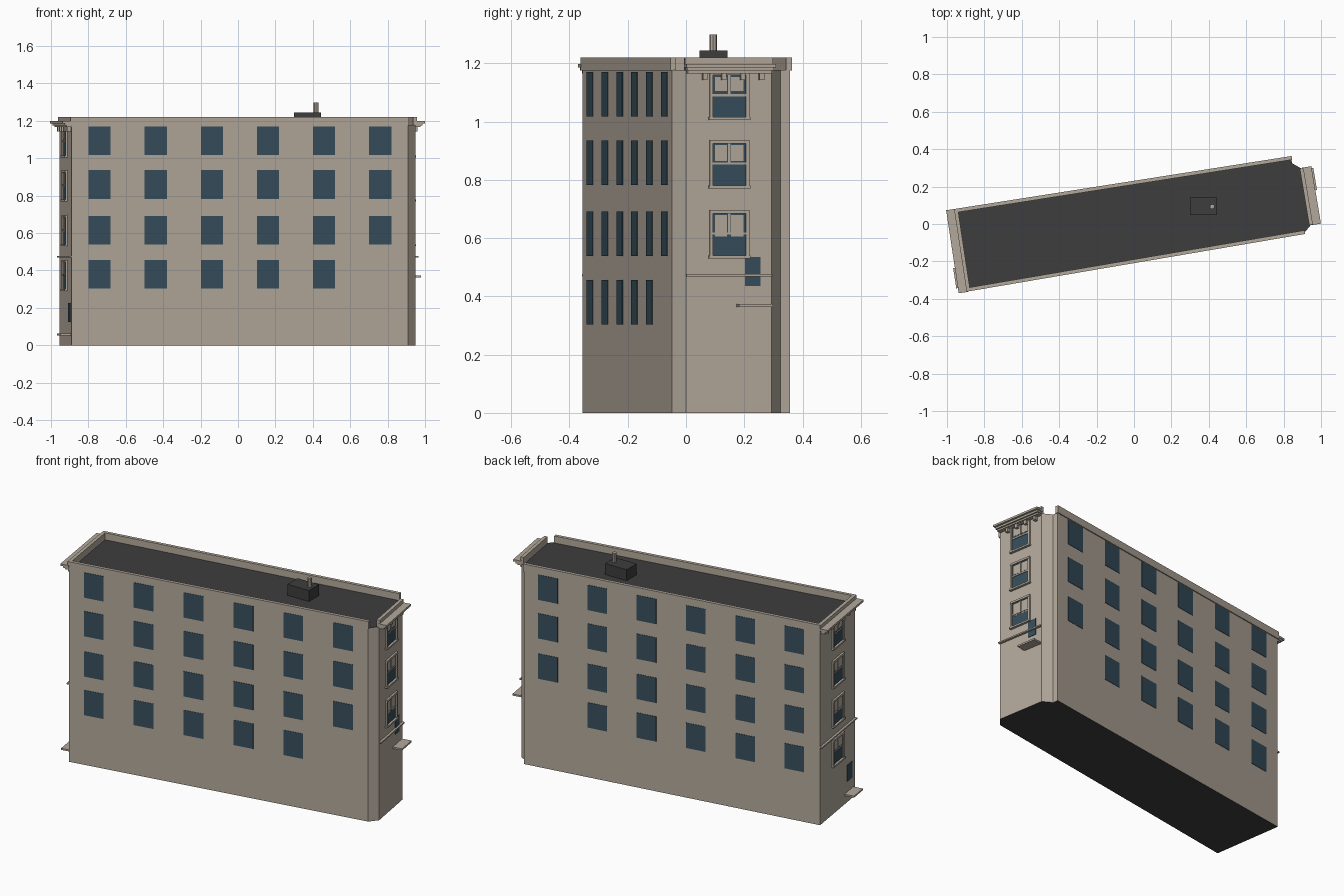
import bpy, bmesh, math
from mathutils import Vector, Matrix

if "Cube" in bpy.data.objects:
    bpy.data.objects.remove(bpy.data.objects["Cube"])


def material(name, rgb):
    m = bpy.data.materials.new(name)
    m.diffuse_color = (*rgb, 1)
    m.use_nodes = True
    m.node_tree.nodes["Principled BSDF"].inputs["Base Color"].default_value = m.diffuse_color
    return m


STONE = material("warm_stone", (0.45, 0.395, 0.33))
ROOF = material("dark_roofing", (0.047, 0.047, 0.047))
GLASS = material("blue_glass", (0.037, 0.075, 0.107))


def finish(name, bm, *mats):
    bmesh.ops.recalc_face_normals(bm, faces=bm.faces)
    me = bpy.data.meshes.new(name)
    bm.to_mesh(me)
    bm.free()
    for m in mats:
        me.materials.append(m)
    ob = bpy.data.objects.new(name, me)
    bpy.context.collection.objects.link(ob)
    return ob


class Wall:
    """Frame on one wall: s along it, d outward from it, z up."""
    def __init__(self, a, b):
        self.a, self.b = Vector((*a, 0)), Vector((*b, 0))
        self.length = (self.b - self.a).length
        u = (self.b - self.a).normalized()
        n = Vector((u.y, -u.x, 0))
        self.m = Matrix.Translation(self.a) @ Matrix((u, n, (0, 0, 1))).transposed().to_4x4()


def boxes(name, wall, mat, specs):
    """One object from boxes given as (s0, s1, z0, z1, d0, d1)."""
    bm = bmesh.new()
    for s0, s1, z0, z1, d0, d1 in specs:
        loc = Matrix.Translation(((s0 + s1) / 2, (d0 + d1) / 2, (z0 + z1) / 2))
        size = Matrix.Diagonal((s1 - s0, d1 - d0, z1 - z0, 1))
        bmesh.ops.create_cube(bm, size=1, matrix=wall.m @ loc @ size)
    return finish(name, bm, mat)


# Main block: footprint with one front chamfer and a stepped rear corner
FOOT = [(-0.89, -0.355), (0.91, -0.048), (0.95, 0.0), (0.901, 0.293),
        (0.845, 0.325), (0.84, 0.357), (-0.955, 0.075)]
ROOF_Z, TOP = 1.178, 1.22
bm = bmesh.new()
base = bm.faces.new([bm.verts.new((x, y, 0)) for x, y in FOOT])
ext = bmesh.ops.extrude_face_region(bm, geom=[base], use_keep_orig=True)
bmesh.ops.translate(bm, vec=(0, 0, ROOF_Z),
                    verts=[v for v in ext["geom"] if isinstance(v, bmesh.types.BMVert)])
bm.normal_update()
for f in bm.faces:
    f.material_index = 1 if abs(f.normal.z) > 0.5 else 0
finish("building_block", bm, STONE, ROOF)

front = Wall(FOOT[0], FOOT[1])
right = Wall(FOOT[2], FOOT[3])
back = Wall(FOOT[5], FOOT[6])
left = Wall(FOOT[6], FOOT[0])

# Parapets
for name, w in (("front", front), ("right", right), ("back", back), ("left", left)):
    boxes(name + "_parapet", w, STONE, [(-0.004, w.length + 0.004, ROOF_Z - 0.003, TOP, -0.014, 0.006)])

# Side windows: six columns, four rows, bottom one missing at the right end
ROWS = [0.303, 0.538, 0.783, 1.018]
for name, w, centres in (("front", front, [-0.74 + 0.3 * i for i in range(6)]),
                         ("back", back, [-0.80 + 0.299 * i for i in range(6)])):
    cos = abs(w.b.x - w.a.x) / w.length
    panes = []
    for i, x in enumerate(centres):
        s = abs(x - w.a.x) / cos
        for j, z in enumerate(ROWS):
            if not (i == 5 and j == 0):
                panes.append((s - 0.06, s + 0.06, z, z + 0.153, -0.002, 0.002))
    boxes(name + "_windows", w, GLASS, panes)


def sash_windows(name, w, s, rows):
    """Cased sash windows: glass below, blinds above, a mullion and a sill."""
    glass, trim = [], []
    for z, blind in rows:
        glass.append((s - 0.058, s + 0.058, z + 0.01, z + 0.156, -0.002, 0.002))
        for k in (-1, 1):
            # casing side and blind pane
            c = s + k * 0.063
            trim.append((c - 0.006, c + 0.006, z + 0.008, z + 0.165, 0, 0.010))
            c = s + k * 0.028
            trim.append((c - 0.021, c + 0.021, z + blind, z + 0.149, 0, 0.003))
        trim += [(s - 0.069, s + 0.069, z + 0.155, z + 0.167, 0, 0.012),
                 (s - 0.072, s + 0.072, z, z + 0.010, 0, 0.015),
                 (s - 0.004, s + 0.004, z + 0.084, z + 0.156, 0, 0.006),
                 (s - 0.058, s + 0.058, z + 0.082, z + 0.089, 0, 0.006)]
    boxes(name + "_sash_glass", w, GLASS, glass)
    boxes(name + "_window_trim", w, STONE, trim)


sash_windows("right", right, 0.15, [(0.53, 0.075), (0.77, 0.095), (1.005, 0.10)])
sash_windows("left", left, 0.217, [(0.29, 0.095), (0.53, 0.075), (0.77, 0.095), (1.005, 0.10)])

# End facades: cornice steps, brackets, string course, door glass, canopy
for name, w, n, course, door, canopy in (
        ("right", right, 4, 0.472, (0.205, 0.258, 0.435, 0.535), (0.175, 0.294, 0.363, 0.373)),
        ("left", left, 6, 0.472, (0.335, 0.395, 0.125, 0.225), (0.305, 0.415, 0.052, 0.062))):
    L = w.length
    boxes(name + "_cornice", w, STONE, [(-0.006, L + 0.008, 1.186, 1.198, -0.002, 0.049),
                                        (-0.002, L + 0.003, 1.175, 1.187, -0.002, 0.036),
                                        (0.002, L - 0.002, 1.166, 1.176, -0.002, 0.026)])
    step = (L - 0.10) / (n - 1)
    boxes(name + "_cornice_brackets", w, STONE,
          [(0.056 + step * i, 0.072 + step * i, 1.143, 1.167, -0.002, 0.02) for i in range(n)
           if 0.072 + step * i < L])
    boxes(name + "_string_course", w, STONE, [(0, L, course - 0.003, course + 0.005, -0.002, 0.014)])
    boxes(name + "_door_glass", w, GLASS, [(*door, -0.002, 0.003)])
    boxes(name + "_canopy", w, STONE, [(*canopy, -0.002, 0.058)])

# Rooftop housing and flue pipe
world = Wall((0, 0), (1, 0))
boxes("roof_housing", world, ROOF, [(0.30, 0.445, ROOF_Z - 0.003, 1.245, -0.143, -0.047)])
bm = bmesh.new()
bmesh.ops.create_cone(bm, cap_ends=True, segments=8, radius1=0.013, radius2=0.013, depth=0.07,
                      matrix=Matrix.Translation((0.418, 0.093, 1.264)))
finish("flue_pipe", bm, STONE)
